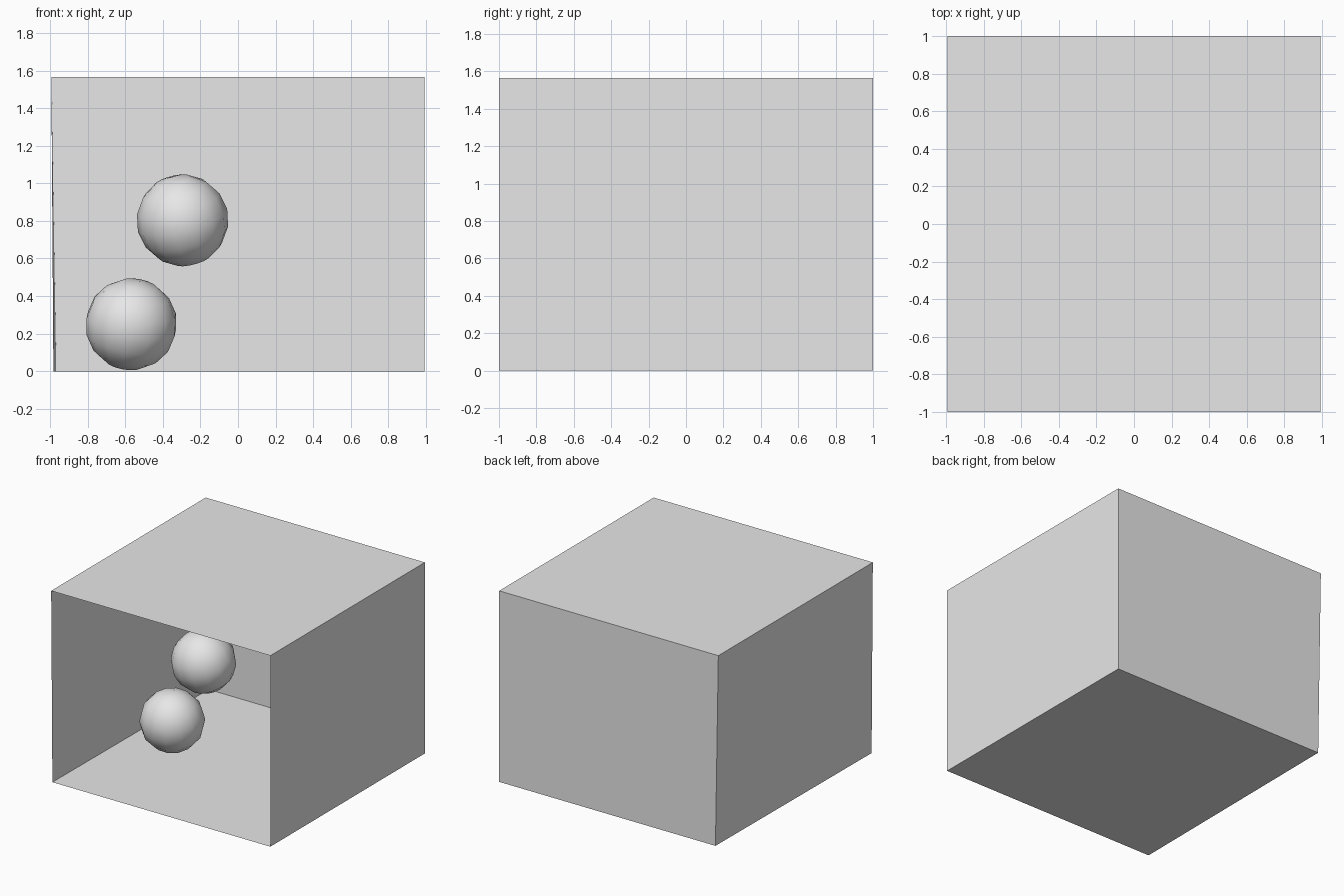
import bpy, bmesh
from mathutils import Matrix, Euler

cube = bpy.data.objects.get("Cube")
if cube:
    bpy.data.objects.remove(cube, do_unlink=True)

grey = bpy.data.materials.new("light_grey")
grey.use_nodes = True
COLOUR = (0.8, 0.8, 0.8, 1)
grey.diffuse_color = COLOUR
grey.node_tree.nodes["Principled BSDF"].inputs["Base Color"].default_value = COLOUR

HALF_X, HALF_Y, HEIGHT = 0.993, 1.0, 1.565


def finish(name, bm, smooth=False):
    mesh = bpy.data.meshes.new(name)
    for face in bm.faces:
        face.smooth = smooth
    bm.to_mesh(mesh)
    bm.free()
    mesh.materials.append(grey)
    obj = bpy.data.objects.new(name, mesh)
    bpy.context.collection.objects.link(obj)
    return obj


# Room: thin-walled box, open at the front, one wall leaning slightly inward at the floor
bm = bmesh.new()
bmesh.ops.create_cube(bm, size=2)
for v in bm.verts:
    low = v.co.z < 0
    lean = (0.026 if v.co.y > 0 else 0.011) if low and v.co.x < 0 else 0
    v.co = (v.co.x * HALF_X + lean, v.co.y * HALF_Y, 0 if low else HEIGHT)
bm.normal_update()
front = [f for f in bm.faces if f.normal.y < -0.9]
bmesh.ops.delete(bm, geom=front, context='FACES')
finish("open_room", bm)


# Balls: coarse smooth-shaded spheres, each turned a little
def ball(name, location, turn):
    bm = bmesh.new()
    bmesh.ops.create_uvsphere(bm, u_segments=14, v_segments=8, radius=0.245,
                              matrix=Euler(turn).to_matrix().to_4x4())
    obj = finish(name, bm, smooth=True)
    obj.matrix_world = Matrix.Translation(location)


ball("lower_ball", (-0.568, -0.04, 0.25), (0.3, 0.2, 0))
ball("upper_ball", (-0.295, -0.025, 0.803), (0.2, -0.3, 0.2))
